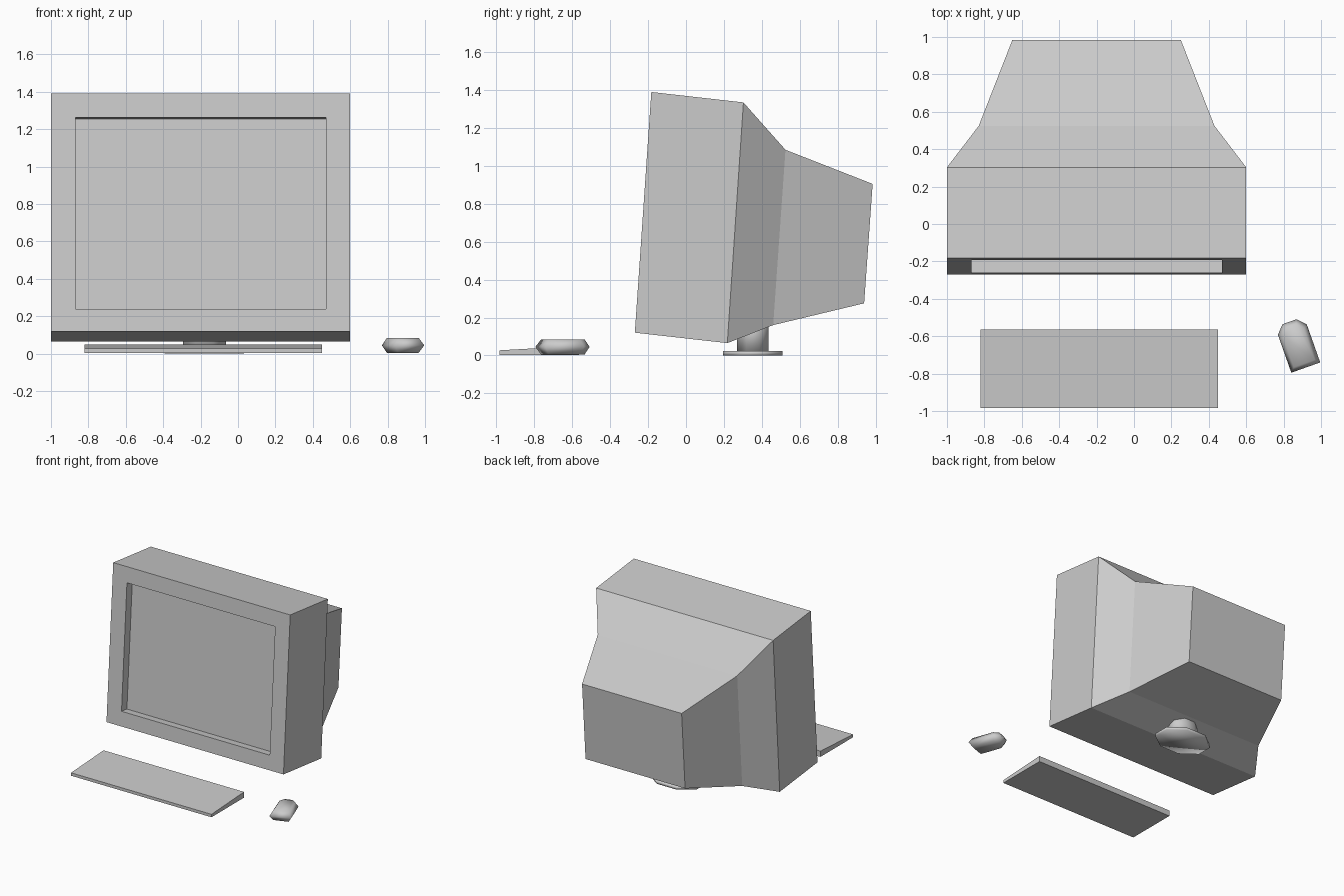
import bpy, bmesh, math
from mathutils import Vector, Matrix

cube = bpy.data.objects.get("Cube")
if cube:
    bpy.data.objects.remove(cube, do_unlink=True)

grey = bpy.data.materials.new("plain grey")
grey.use_nodes = True
colour = (0.6, 0.6, 0.6, 1)
grey.diffuse_color = colour
grey.node_tree.nodes["Principled BSDF"].inputs["Base Color"].default_value = colour


def loft(name, rings, smooth=False):
    """Skin a closed body through rings of equal point count and cap both ends."""
    bm = bmesh.new()
    loops = [[bm.verts.new(p) for p in ring] for ring in rings]
    n = len(loops[0])
    for a, b in zip(loops, loops[1:]):
        for i in range(n):
            j = (i + 1) % n
            bm.faces.new((a[i], a[j], b[j], b[i]))
    bm.faces.new(loops[0])
    bm.faces.new(loops[-1])
    bmesh.ops.recalc_face_normals(bm, faces=bm.faces)
    for f in bm.faces:
        f.smooth = smooth
    mesh = bpy.data.meshes.new(name)
    bm.to_mesh(mesh)
    bm.free()
    mesh.materials.append(grey)
    obj = bpy.data.objects.new(name, mesh)
    bpy.context.collection.objects.link(obj)
    return obj


# Monitor: recessed screen, bezel, box and tapering tube housing in one skin
def section(half, top, bottom, cx=-0.2):
    return [(cx - half, *bottom), (cx + half, *bottom),
            (cx + half, *top), (cx - half, *top)]


front_top, front_bottom = Vector((-0.183, 1.39)), Vector((-0.27, 0.12))
open_top = front_bottom.lerp(front_top, 0.9)
open_bottom = front_bottom.lerp(front_top, 0.094)
recess = Vector((0.07, -0.008))
loft("monitor", [
    section(0.67, open_top + recess, open_bottom + recess),
    section(0.67, open_top, open_bottom),
    section(0.8, front_top, front_bottom),
    section(0.8, (0.303, 1.335), (0.218, 0.065)),
    section(0.63, (0.525, 1.085), (0.46, 0.16)),
    section(0.45, (0.985, 0.905), (0.94, 0.275)),
])


# Stand: oval eight-sided foot and column
def oval(rx, ry, z):
    angles = [math.radians(22.5 + 45 * i) for i in range(8)]
    return [(-0.18 + rx * math.cos(a), 0.353 + ry * math.sin(a), z) for a in angles]


loft("stand_foot", [oval(0.23, 0.17, z) for z in (0, 0.022)], smooth=True)
loft("stand_column", [oval(0.124, 0.09, z) for z in (0.02, 0.2)], smooth=True)

# Keyboard: shallow wedge
loft("keyboard", [
    section(0.635, (-0.985, 0.027), (-0.985, 0.003), -0.185),
    section(0.635, (-0.565, 0.05), (-0.565, 0.003), -0.185),
])

# Mouse: chamfered nose, widest at mid height
outline = [(-0.082, -0.13), (0.082, -0.13), (0.082, 0.085),
           (0.04, 0.13), (-0.04, 0.13), (-0.082, 0.085)]
place = Matrix.Translation((0.875, -0.645, 0)) @ Matrix.Rotation(math.radians(19.5), 4, "Z")


def mouse_ring(sx, sy, z):
    return [place @ Vector((x * sx, y * sy, z)) for x, y in outline]


loft("mouse", [mouse_ring(0.72, 0.82, 0.005), mouse_ring(1, 1, 0.045),
               mouse_ring(0.72, 0.82, 0.084)], smooth=True)
